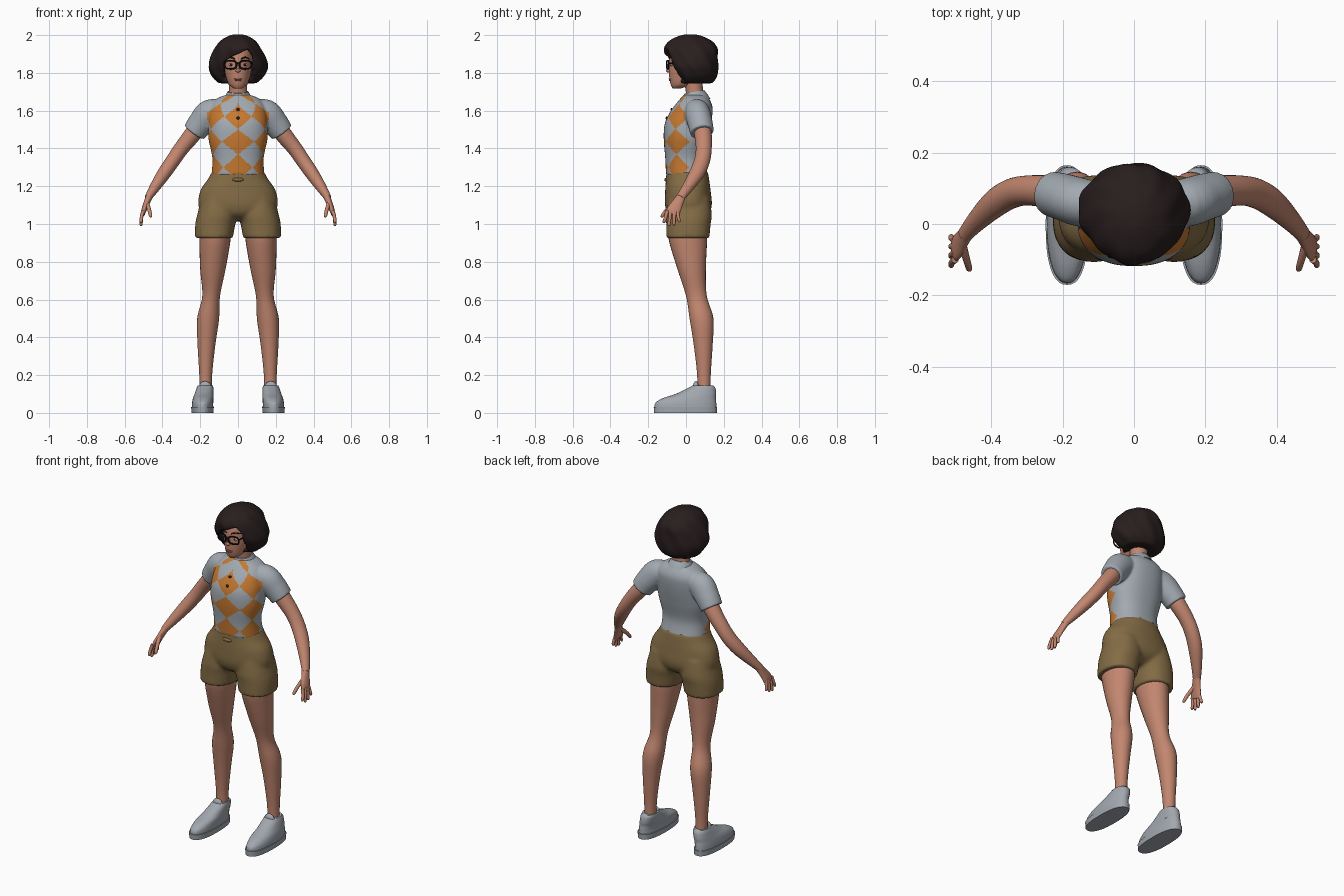
import bpy, bmesh
from math import sin, cos, pi, radians, degrees, atan2, copysign
from mathutils import Vector, Matrix

cube = bpy.data.objects.get("Cube")
if cube:
    bpy.data.objects.remove(cube, do_unlink=True)

X, Y, Z = Vector((1, 0, 0)), Vector((0, 1, 0)), Vector((0, 0, 1))
BOTH, ONE = (1, -1), (1,)


def material(name, r, g, b):
    m = bpy.data.materials.new(name)
    m.use_nodes = True
    m.diffuse_color = (r, g, b, 1)
    bsdf = next(n for n in m.node_tree.nodes if n.type == 'BSDF_PRINCIPLED')
    bsdf.inputs["Base Color"].default_value = (r, g, b, 1)
    bsdf.inputs["Roughness"].default_value = 0.8
    return m


skin = material("skin", .54, .24, .16)
shirt_grey = material("shirt grey", .36, .40, .44)
orange = material("orange", .56, .19, .03)
khaki = material("khaki", .23, .15, .06)
lining_brown = material("lining brown", .03, .02, .015)
hair_brown = material("hair brown", .022, .013, .013)
frame_black = material("frame black", .006, .006, .006)
shoe_grey = material("shoe grey", .36, .39, .43)
lip_rose = material("lip rose", .40, .13, .10)
eye_white = material("eye white", .6, .58, .55)


def spline(stations, n):
    """Smooth in-between stations (x, y, z, radius a, radius b)."""
    st = [Vector(s) for s in stations]
    last, out = len(st) - 1, []
    for i in range(last):
        a, b, c, d = st[max(i - 1, 0)], st[i], st[i + 1], st[min(i + 2, last)]
        for k in range(n):
            t = k / n
            out.append((b * 2 + (c - a) * t + (a * 2 - b * 5 + c * 4 - d) * (t * t)
                        + (b * 3 - a - c * 3 + d) * (t * t * t)) * 0.5)
    return out + [st[-1]]


def loft(bm, stations, sides=ONE, upright=False, segs=28, power=2.0, n=5, wave=0.0):
    """Skin rounded cross-sections along a path, once for each side."""
    path = spline(stations, n)
    pos = [Vector(p[:3]) for p in path]
    faces = []
    for side in sides:
        rings = []
        for i, p in enumerate(path):
            t = Z if upright else (pos[min(i + 1, len(pos) - 1)] - pos[max(i - 1, 0)]).normalized()
            b = (Y - t * t.y).normalized()
            a = b.cross(t)
            ring = []
            for j in range(segs):
                ang = 2 * pi * j / segs
                w = 1 + wave * sin(9 * ang + 35 * p[2])
                u = copysign(abs(cos(ang)) ** (2 / power), cos(ang)) * p[3] * w
                v = copysign(abs(sin(ang)) ** (2 / power), sin(ang)) * p[4] * w
                q = pos[i] + a * u + b * v
                ring.append(bm.verts.new((q.x * side, q.y, q.z)))
            rings.append(ring)
        for r, s in zip(rings, rings[1:]):
            for j in range(segs):
                k = (j + 1) % segs
                faces.append(bm.faces.new((r[j], r[k], s[k], s[j])))
        faces += [bm.faces.new(rings[0]), bm.faces.new(rings[-1])]
    bmesh.ops.recalc_face_normals(bm, faces=faces)


def blob(bm, loc, size, sides=ONE):
    for s in sides:
        m = Matrix.Translation((loc[0] * s, loc[1], loc[2])) @ Matrix.Diagonal((*size, 1))
        bmesh.ops.create_uvsphere(bm, u_segments=20, v_segments=12, radius=1, matrix=m)


def finish(name, bm, *mats, voxel=0, thick=0):
    """Make the object; voxel fuses overlapping volumes into one soft surface."""
    mesh = bpy.data.meshes.new(name)
    bm.to_mesh(mesh)
    bm.free()
    ob = bpy.data.objects.new(name, mesh)
    bpy.context.collection.objects.link(ob)
    if thick:
        ob.modifiers.new("Thickness", 'SOLIDIFY').thickness = thick
    if voxel:
        rm = ob.modifiers.new("Fuse", 'REMESH')
        rm.mode, rm.voxel_size = 'VOXEL', voxel
        sm = ob.modifiers.new("Soften", 'SMOOTH')
        sm.factor, sm.iterations = 0.5, 5
        deps = bpy.context.evaluated_depsgraph_get()
        baked = bpy.data.meshes.new_from_object(ob.evaluated_get(deps))
        ob.modifiers.clear()
        ob.data = baked
    ob.data.materials.clear()
    for m in mats:
        ob.data.materials.append(m)
    bpy.ops.object.select_all(action='DESELECT')
    ob.select_set(True)
    bpy.context.view_layer.objects.active = ob
    bpy.ops.object.shade_smooth_by_angle(angle=radians(50))
    return ob


def part(name, mat, stations, **kw):
    bm = bmesh.new()
    loft(bm, stations, **kw)
    return finish(name, bm, mat)


def blobs(name, mat, items, sides=ONE):
    bm = bmesh.new()
    for loc, size in items:
        blob(bm, loc, size, sides)
    return finish(name, bm, mat)


# Shirt: torso and sleeves fused, diamonds on the front
bm = bmesh.new()
loft(bm, [(0, .005, 1.26, .14, .111), (0, -.005, 1.35, .136, .105), (0, 0, 1.45, .156, .118),
          (0, .01, 1.53, .157, .123), (0, .027, 1.59, .152, .113), (0, .04, 1.63, .142, .098),
          (0, .046, 1.665, .11, .075), (0, .045, 1.685, .06, .055)],
     upright=True, segs=48, power=2.3)
loft(bm, [(.07, .05, 1.60, .055, .06), (.145, .06, 1.585, .076, .068), (.195, .075, 1.535, .07, .066),
          (.232, .085, 1.485, .063, .063)], BOTH)
shirt = finish("shirt", bm, shirt_grey, orange, voxel=.006)
for f in shirt.data.polygons:
    c = f.center
    turn = degrees(atan2(abs(c.x), -c.y))
    across = turn / 40 if turn < 40 else abs(turn - 69) / 29
    row = abs((c.z - 1.3 + .0675) % .135 - .0675) / .0675
    plain = abs(c.x) > .165 or (turn < 40 and c.z > 1.64)
    f.material_index = int(across + row < 1 and not plain)
part("collar", shirt_grey, [(0, .05, 1.655, .082, .08), (0, .048, 1.675, .07, .068),
                            (0, .044, 1.7, .056, .053)])
blobs("shirt_buttons", hair_brown, [((0, -.076, 1.605), (.009, .006, .009)),
                                    ((0, -.102, 1.56), (.009, .006, .009))])

# Shorts: hips and two leg tubes fused, with a dark inside at the hems
bm = bmesh.new()
loft(bm, [(0, .006, 1.28, .137, .11), (0, .008, 1.24, .158, .114), (0, .01, 1.18, .198, .12),
          (0, .013, 1.1, .21, .124), (0, .012, 1.05, .17, .105), (0, .01, 1.02, .06, .06)],
     upright=True, segs=40, power=2.2)
loft(bm, [(.1, .015, 1.14, .09, .11), (.11, .015, 1.05, .106, .122), (.12, .013, 1, .106, .118),
          (.128, .01, .925, .101, .114)], BOTH, upright=True, power=2.2)
finish("shorts", bm, khaki, voxel=.01)
part("shorts_lining", lining_brown, [(.128, .01, .926, .09, .103), (.128, .01, .95, .09, .103)],
     sides=BOTH, upright=True, n=1)
blobs("waist_tie", khaki, [((0, -.106, 1.235), (.03, .009, .01))])

# Legs
part("legs", skin, [(.122, .01, 1, .082, .1), (.122, .01, .92, .083, .102), (.133, .03, .76, .067, .075),
                    (.142, .055, .62, .047, .055), (.158, .082, .5, .058, .063),
                    (.167, .091, .36, .047, .05), (.171, .095, .2, .034, .036),
                    (.171, .095, .08, .034, .036)], sides=BOTH, upright=True)

# Shoes
part("shoe_soles", shoe_grey, [(.188, -.003, 0, .058, .166), (.188, -.003, .032, .06, .168)],
     sides=BOTH, upright=True, power=2.4, n=1, segs=40)
part("shoe_uppers", shoe_grey, [(.188, -.003, .03, .057, .164), (.187, 0, .055, .056, .16),
                                (.184, .018, .078, .054, .14), (.18, .052, .1, .05, .108),
                                (.175, .082, .13, .045, .074), (.173, .09, .145, .04, .055)],
     sides=BOTH, upright=True, power=2.2, segs=40)
blobs("shoe_tongues", shoe_grey, [((.174, .053, .138), (.032, .016, .03))], BOTH)

# Arms and hands
part("arms", skin, [(.195, .078, 1.54, .045, .045), (.24, .09, 1.475, .045, .046),
                    (.3, .094, 1.4, .04, .042), (.345, .085, 1.335, .038, .042),
                    (.39, .058, 1.27, .036, .04), (.44, .01, 1.195, .028, .03),
                    (.475, -.03, 1.14, .019, .023)], sides=BOTH)
bm = bmesh.new()
loft(bm, [(.468, -.022, 1.15, .019, .023), (.484, -.045, 1.11, .016, .03), (.497, -.064, 1.075, .014, .037),
          (.504, -.072, 1.05, .01, .034)], BOTH)
for knuckle, tip, low in ((-.1, -.116, 1.005), (-.081, -.09, .99), (-.062, -.063, .993), (-.045, -.036, 1.01)):
    loft(bm, [(.502, knuckle, 1.07, .01, .01), (.511, (knuckle + tip) / 2, 1.035, .009, .009),
              (.513, tip, low + .008, .008, .008), (.512, tip, low, .004, .004)], BOTH, segs=12)
loft(bm, [(.483, -.055, 1.115, .012, .014), (.47, -.1, 1.075, .01, .011),
          (.463, -.124, 1.045, .009, .009), (.462, -.13, 1.035, .004, .004)], BOTH, segs=12)
finish("hands", bm, skin)

# Neck, head and face
part("neck", skin, [(0, .05, 1.64, .055, .05), (0, .045, 1.7, .049, .046), (0, .035, 1.78, .05, .05)],
     upright=True)
part("head", skin, [(0, -.05, 1.717, .02, .02), (0, -.03, 1.735, .044, .05), (0, -.005, 1.77, .061, .083),
                    (0, .01, 1.82, .072, .1), (0, .02, 1.88, .076, .107), (0, .025, 1.93, .07, .095),
                    (0, .025, 1.97, .04, .055)], upright=True, segs=36)
blobs("nose", skin, [((0, -.088, 1.83), (.008, .012, .026)), ((0, -.093, 1.812), (.013, .013, .01))])
blobs("lips", lip_rose, [((0, -.084, 1.768), (.022, .008, .004)), ((0, -.083, 1.761), (.019, .008, .005))])
blobs("eyes", eye_white, [((.036, -.076, 1.843), (.014, .007, .007))], BOTH)
blobs("irises", hair_brown, [((.036, -.081, 1.843), (.006, .004, .006))], BOTH)
part("eyebrows", hair_brown, [(.016, -.088, 1.874, .003, .003), (.04, -.08, 1.882, .004, .003),
                              (.062, -.052, 1.873, .002, .002)], sides=BOTH, segs=8)

# Glasses
bm = bmesh.new()
rim = []
for i in range(21):
    c, s = cos(i * pi / 10), sin(i * pi / 10)
    dx = copysign(abs(c) ** .75, c) * .031
    rim.append((.039 + dx, -.097 + .2 * dx, 1.843 + copysign(abs(s) ** .75, s) * .022, .0045, .004))
loft(bm, rim, BOTH, segs=8, n=2)
loft(bm, [(-.01, -.103, 1.85, .004, .004), (.01, -.103, 1.85, .004, .004)], segs=8)
loft(bm, [(.069, -.09, 1.852, .004, .004), (.08, .01, 1.85, .004, .004)], BOTH, segs=8)
finish("glasses", bm, frame_black)

# Wavy bob with a side-swept fringe cut open around the face
bm = bmesh.new()
loft(bm, [(0, .05, 1.745, .1, .09), (0, .05, 1.78, .136, .112), (0, .04, 1.83, .157, .13),
          (0, .032, 1.88, .147, .137), (0, .025, 1.93, .122, .141), (0, .022, 1.97, .092, .112),
          (0, .022, 1.995, .052, .062), (0, .022, 2.004, .02, .025)],
     upright=True, segs=120, n=8, wave=.022)


def over_face(c):
    part_x, part_z = .06, 1.93
    drop = .5 if c.x < part_x else 1.9
    return c.y < 0 and -.08 < c.x < .085 and c.z < part_z - drop * abs(c.x - part_x)


cut = [f for f in bm.faces if len(f.verts) == 4 and over_face(f.calc_center_median())]
bmesh.ops.delete(bm, geom=cut, context='FACES')
finish("hair", bm, hair_brown, voxel=.007, thick=.03)
